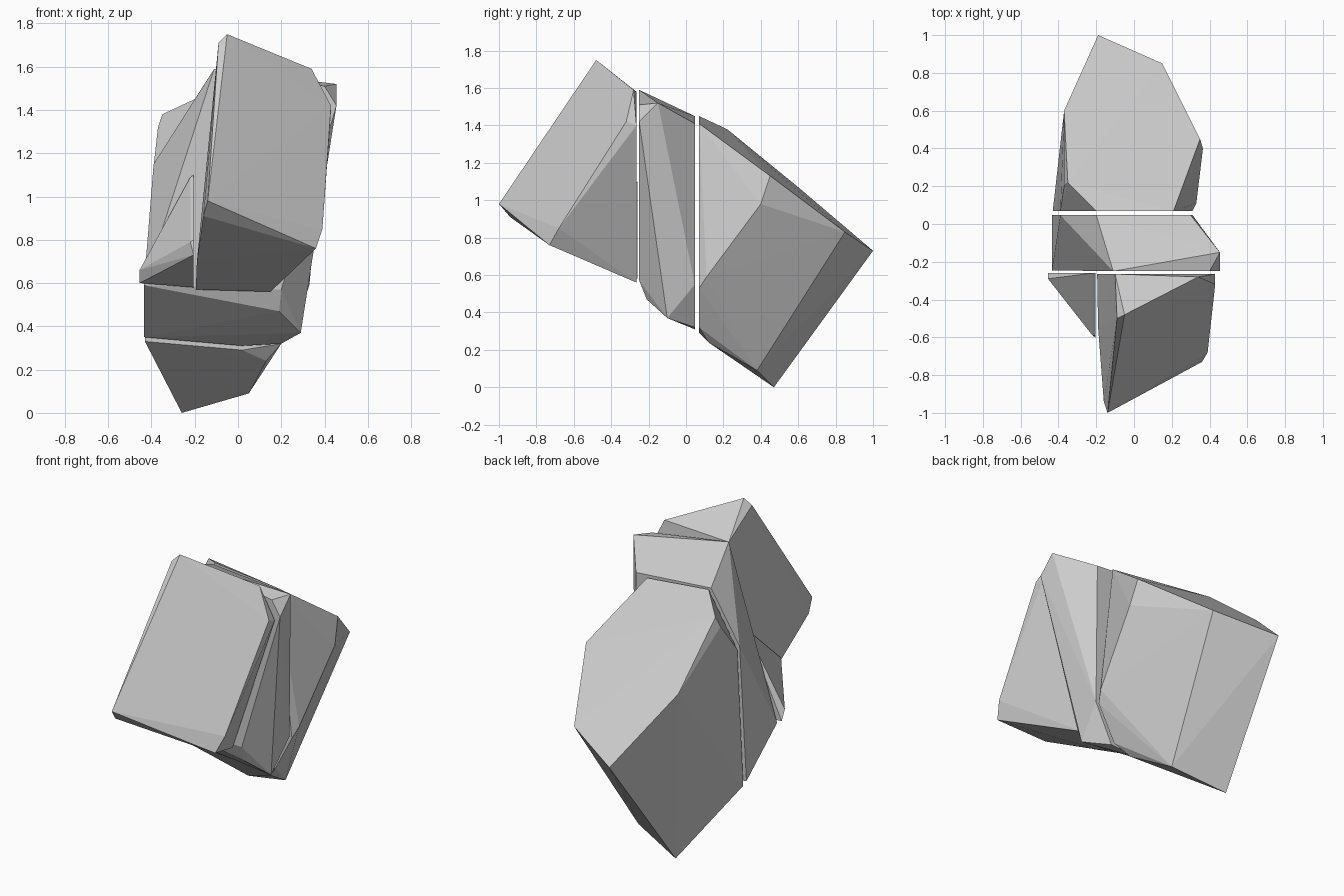
import bpy, bmesh


def hull_block(name, pts):
    """Chiselled block: convex hull around its corner points."""
    bm = bmesh.new()
    for p in pts:
        bm.verts.new(p)
    res = bmesh.ops.convex_hull(bm, input=bm.verts)
    junk = {g for k in ("geom_interior", "geom_unused") for g in res[k]
            if isinstance(g, bmesh.types.BMVert)}
    bmesh.ops.delete(bm, geom=list(junk), context='VERTS')
    bmesh.ops.recalc_face_normals(bm, faces=bm.faces)
    me = bpy.data.meshes.new(name)
    bm.to_mesh(me)
    bm.free()
    ob = bpy.data.objects.new(name, me)
    bpy.context.collection.objects.link(ob)
    return ob


# large tilted block at the front
hull_block("front_block", [
    (-.05, -.48, 1.75), (-.09, -.50, 1.71), (-.10, -.265, 1.58),
    (.34, -.28, 1.59), (.43, -.265, 1.40), (.43, -.32, 1.42),
    (-.14, -1.0, .98), (-.16, -.94, .91), (.36, -.73, .76),
    (.39, -.68, .85), (.15, -.265, .56), (-.195, -.265, .57),
    (-.19, -.55, .70)])

# small wedge beside it
hull_block("side_wedge", [
    (-.455, -.26, .60), (-.455, -.29, .66), (-.205, -.26, .58),
    (-.205, -.60, .73), (-.22, -.59, .79), (-.205, -.59, .80),
    (-.205, -.26, 1.10), (-.22, -.26, 1.09)])

# slab between front and back
hull_block("middle_slab", [
    (-.11, -.25, 1.59), (-.12, -.21, 1.57), (.40, -.25, 1.51),
    (.455, -.15, 1.52), (.455, -.25, 1.42), (.30, .047, 1.41),
    (-.20, .047, 1.45), (-.39, .047, 1.15), (-.435, .047, .35),
    (-.435, -.245, .59), (.15, -.22, .54), (.20, -.25, .57),
    (.19, -.21, .47), (.29, -.10, .37), (.31, .047, .55),
    (.20, .047, .32), (.02, .047, .31)])

# large tilted block at the back
hull_block("back_block", [
    (-.20, .07, 1.45), (-.35, .22, 1.38), (-.37, .20, 1.32),
    (-.39, .07, 1.14), (.21, .07, 1.41), (.35, .45, 1.13),
    (.365, .40, .98), (-.37, .60, 1.07), (-.19, 1.0, .73),
    (.15, .85, .83), (-.26, .47, 0), (.05, .38, .09),
    (.07, .36, .13), (-.43, .07, .33), (.33, .11, .59),
    (.31, .07, .53), (.20, .07, .32), (.13, .12, .24),
    (.02, .07, .29)])
